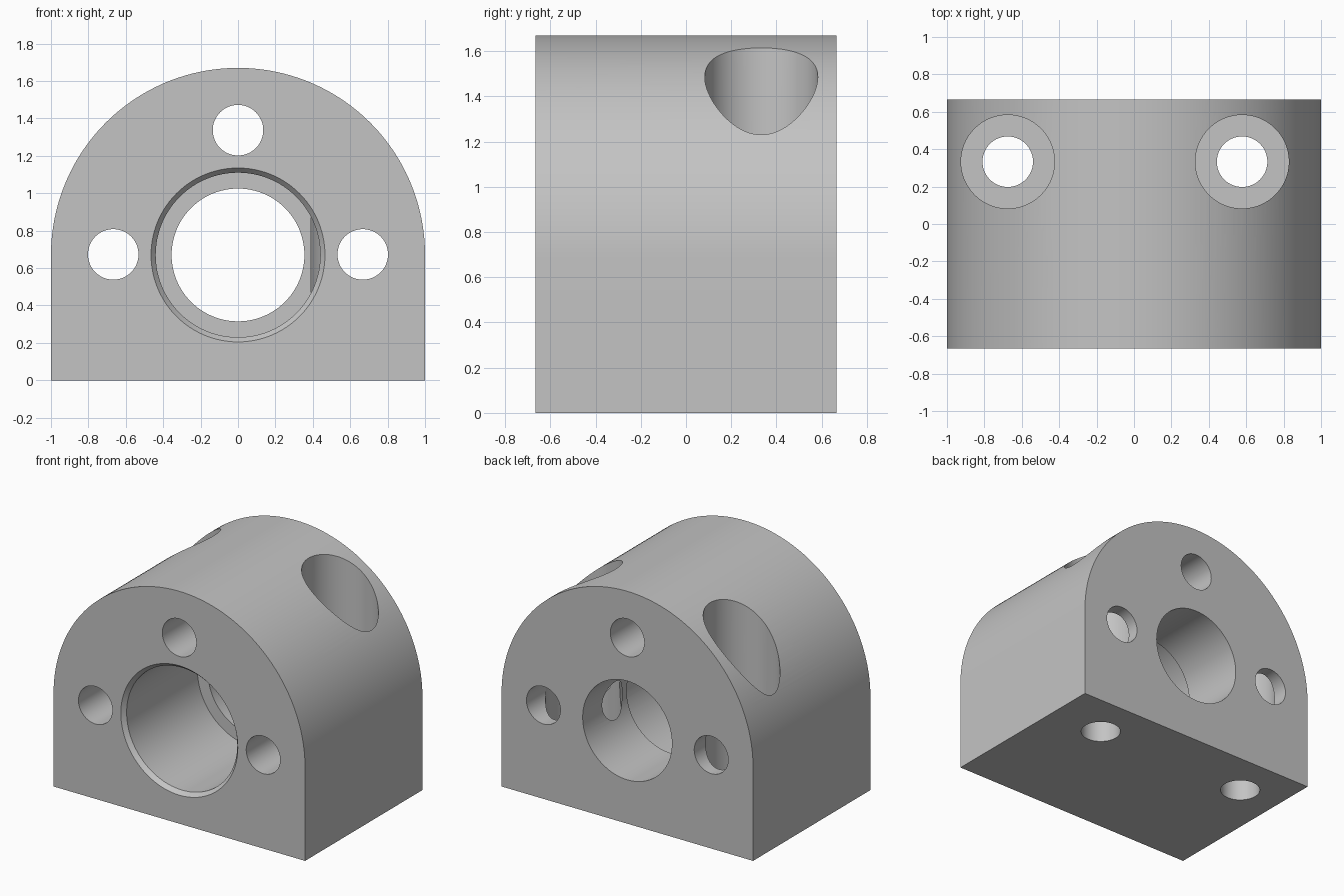
import bpy, bmesh
from math import pi, sin, cos
from mathutils import Matrix

cube = bpy.data.objects.get("Cube")
if cube:
    bpy.data.objects.remove(cube, do_unlink=True)

DEPTH = 1.333      # front to back
AXIS_Z = 0.67      # height of the main bore axis
BOLT_R = 0.135     # radius of every bolt hole
SEGMENTS = 96

grey = bpy.data.materials.new("machined_grey")
grey.use_nodes = True
grey.diffuse_color = (0.55, 0.55, 0.55, 1)
grey.node_tree.nodes["Principled BSDF"].inputs["Base Color"].default_value = grey.diffuse_color


def make_object(name, bm):
    bmesh.ops.recalc_face_normals(bm, faces=bm.faces)
    mesh = bpy.data.meshes.new(name)
    bm.to_mesh(mesh)
    bm.free()
    mesh.materials.append(grey)
    obj = bpy.data.objects.new(name, mesh)
    bpy.context.collection.objects.link(obj)
    return obj


def turned_cutter(name, profile, location, along_y=False):
    """Closed solid turned from (radius, distance) steps along its axis."""
    bm = bmesh.new()
    rings = [[bm.verts.new((r * cos(2 * pi * i / SEGMENTS), r * sin(2 * pi * i / SEGMENTS), d))
              for i in range(SEGMENTS)] for r, d in profile]
    for a, b in zip(rings, rings[1:]):
        for i in range(SEGMENTS):
            j = (i + 1) % SEGMENTS
            bm.faces.new((a[i], a[j], b[j], b[i]))
    bm.faces.new(rings[0])
    bm.faces.new(rings[-1])
    turn = Matrix.Rotation(-pi / 2, 4, 'X') if along_y else Matrix()
    bm.transform(Matrix.Translation(location) @ turn)
    obj = make_object(name, bm)
    obj.hide_render = True
    return obj


# Arched block: flat base and sides under a half-round top
bm = bmesh.new()
outline = [(-1, 0), (1, 0)]
outline += [(cos(pi * i / SEGMENTS), AXIS_Z + sin(pi * i / SEGMENTS)) for i in range(SEGMENTS + 1)]
face = bm.faces.new([bm.verts.new((x, -DEPTH / 2, z)) for x, z in outline])
sweep = bmesh.ops.extrude_face_region(bm, geom=[face])
back_verts = [g for g in sweep["geom"] if isinstance(g, bmesh.types.BMVert)]
bmesh.ops.translate(bm, vec=(0, DEPTH, 0), verts=back_verts)
block = make_object("bearing_block", bm)

# Stepped main bore with a chamfered front mouth
front = -DEPTH / 2
cutters = [turned_cutter("main_bore_cutter",
                         [(0.465, front - 0.1), (0.465, front), (0.44, front + 0.03),
                          (0.44, 0.167), (0.355, 0.167), (0.355, 1)],
                         (0, 0, AXIS_Z), along_y=True)]

# Three bolt holes running front to back
for name, x, z in (("right", -0.667, AXIS_Z + 0.003), ("left", 0.667, AXIS_Z + 0.003), ("top", 0, 1.337)):
    cutters.append(turned_cutter(name + "_bolt_cutter", [(BOLT_R, -1), (BOLT_R, 1)],
                                 (x, 0, z), along_y=True))

# Two counterbored mounting holes running down through the base
for name, x in (("right", -0.675), ("left", 0.578)):
    cutters.append(turned_cutter(name + "_mount_cutter",
                                 [(BOLT_R, -0.2), (BOLT_R, 0.333), (0.25, 0.333), (0.25, 2)],
                                 (x, 0.333, 0)))

# Cut every hole, then discard the cutters
bpy.ops.object.select_all(action='DESELECT')
bpy.context.view_layer.objects.active = block
block.select_set(True)
for cutter in cutters:
    mod = block.modifiers.new(cutter.name, 'BOOLEAN')
    mod.operation = 'DIFFERENCE'
    mod.solver = 'EXACT'
    mod.object = cutter
    bpy.ops.object.modifier_apply(modifier=mod.name)
    bpy.data.objects.remove(cutter, do_unlink=True)

bpy.ops.object.shade_smooth_by_angle(angle=pi / 9)
